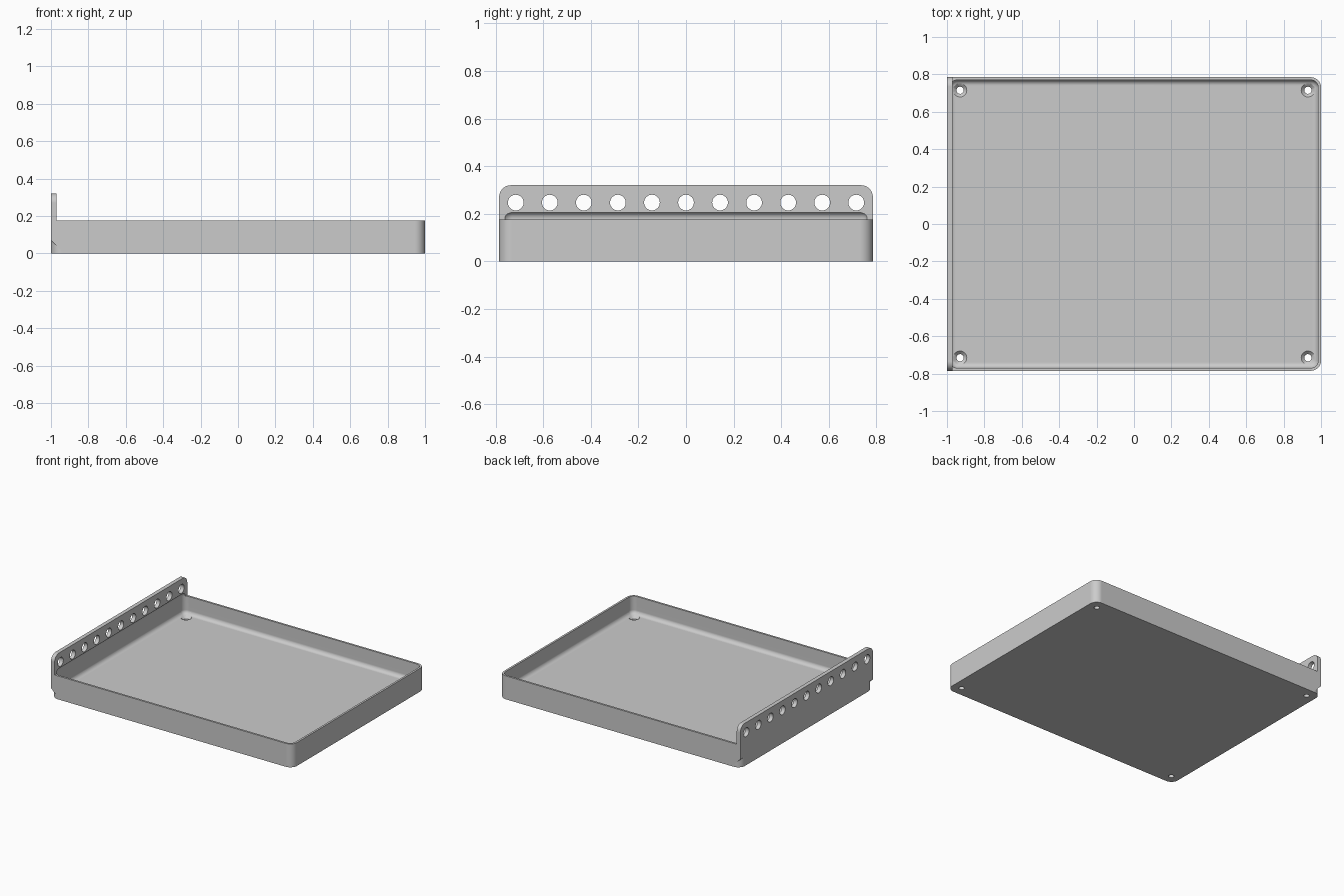
import bpy
import bmesh
from math import pi
from mathutils import Matrix, Vector

if "Cube" in bpy.data.objects:
    bpy.data.objects.remove(bpy.data.objects["Cube"], do_unlink=True)

LENGTH, DEPTH = 1.0, 0.785          # half sizes
RIM, TOP, FLOOR = 0.175, 0.32, 0.042
WALL, CORNER, FILLET = 0.015, 0.055, 0.03
PLATE = 0.03

grey = bpy.data.materials.new("plain grey")
grey.use_nodes = True
grey.diffuse_color = (0.6, 0.6, 0.6, 1)
grey.node_tree.nodes["Principled BSDF"].inputs["Base Color"].default_value = (0.6, 0.6, 0.6, 1)


def finish(bm, name):
    bmesh.ops.recalc_face_normals(bm, faces=bm.faces)
    mesh = bpy.data.meshes.new(name)
    bm.to_mesh(mesh)
    bm.free()
    mesh.materials.append(grey)
    obj = bpy.data.objects.new(name, mesh)
    bpy.context.collection.objects.link(obj)
    return obj


def box(low, high):
    low, high = Vector(low), Vector(high)
    bm = bmesh.new()
    bmesh.ops.create_cube(bm, size=1)
    for v in bm.verts:
        v.co = Vector(c * s for c, s in zip(v.co, high - low)) + (low + high) / 2
    return bm


def round_edges(bm, radius, rule):
    edges = [e for e in bm.edges if rule(e.verts[0].co, e.verts[1].co)]
    bmesh.ops.bevel(bm, geom=edges, offset=radius, segments=8, profile=0.5, affect='EDGES')


def vertical(a, b):
    return abs(a.z - b.z) > 0.01


def level(a, b):
    return abs(a.z - b.z) < 0.0001


def combine(target, other, operation):
    mod = target.modifiers.new(operation, 'BOOLEAN')
    mod.solver = 'EXACT'
    mod.operation = operation
    mod.object = other
    bpy.context.view_layer.objects.active = target
    bpy.ops.object.modifier_apply(modifier=mod.name)
    bpy.data.objects.remove(other, do_unlink=True)


# Outer tray block with rounded corners
bm = box((-LENGTH, -DEPTH, 0), (LENGTH, DEPTH, RIM))
round_edges(bm, CORNER, vertical)
tray = finish(bm, "tray")

# Square corner fill behind the plate, sloped underneath
bm = box((-LENGTH, -DEPTH, 0), (-0.93, DEPTH, RIM))
for v in bm.verts:
    if v.co.x < -0.99 and v.co.z < 0.01:
        v.co.z = 0.07
combine(tray, finish(bm, "corner_fill"), 'UNION')

# Raised mounting plate with rounded upper corners
bm = box((-LENGTH, -DEPTH, 0.1), (PLATE - LENGTH, DEPTH, TOP))
round_edges(bm, 0.05, lambda a, b: a.z > 0.3 and b.z > 0.3 and abs(a.x - b.x) > 0.01)
combine(tray, finish(bm, "mounting_plate"), 'UNION')

# Filleted pocket that also undercuts the plate
bm = box((WALL - LENGTH, WALL - DEPTH, FLOOR), (LENGTH - WALL, DEPTH - WALL, 0.209))
round_edges(bm, CORNER - WALL, vertical)
round_edges(bm, FILLET, level)
combine(tray, finish(bm, "pocket_cutter"), 'DIFFERENCE')

# Row of holes through the plate
bm = bmesh.new()
for i in range(-5, 6):
    place = Matrix.Translation((-LENGTH, i * 0.143, 0.247)) @ Matrix.Rotation(pi / 2, 4, 'Y')
    bmesh.ops.create_cone(bm, cap_ends=True, segments=32, radius1=0.033, radius2=0.033,
                          depth=0.2, matrix=place)
combine(tray, finish(bm, "plate_hole_cutter"), 'DIFFERENCE')

# Countersunk screw holes in the floor
for radius, wide, low, high in ((0.019, 0.019, -0.05, 0.1),
                                (0.018, 0.054, FLOOR - 0.018, FLOOR + 0.018)):
    bm = bmesh.new()
    for x in (-0.93, 0.93):
        for y in (-0.715, 0.715):
            bmesh.ops.create_cone(bm, cap_ends=True, segments=32, radius1=radius, radius2=wide,
                                  depth=high - low,
                                  matrix=Matrix.Translation((x, y, (low + high) / 2)))
    combine(tray, finish(bm, "screw_hole_cutter"), 'DIFFERENCE')

# Smooth fillets with crisp edges and flat faces
bpy.ops.object.select_all(action='DESELECT')
tray.select_set(True)
bpy.context.view_layer.objects.active = tray
bpy.ops.object.shade_smooth_by_angle(angle=pi / 6)
normals = tray.modifiers.new("even_normals", 'WEIGHTED_NORMAL')
normals.keep_sharp = True
